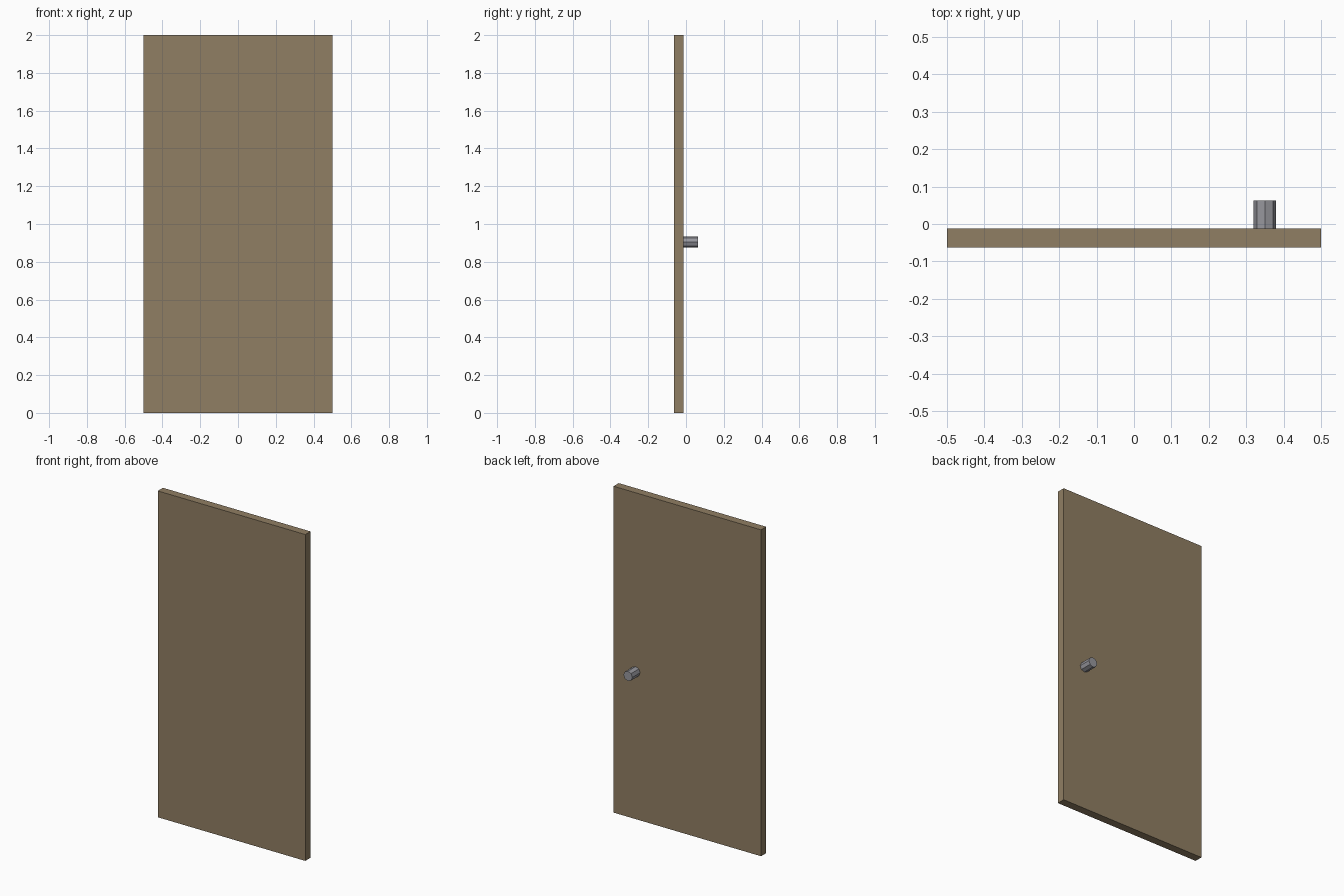
import bpy
from math import radians

cube = bpy.data.objects.get("Cube")
if cube:
    bpy.data.objects.remove(cube, do_unlink=True)


def make_material(name, rgb, metallic=0.0):
    mat = bpy.data.materials.new(name)
    mat.use_nodes = True
    color = (*rgb, 1.0)
    mat.diffuse_color = color
    shader = next(n for n in mat.node_tree.nodes if n.type == "BSDF_PRINCIPLED")
    shader.inputs["Base Color"].default_value = color
    shader.inputs["Metallic"].default_value = metallic
    return mat


def finish(name, mat):
    obj = bpy.context.object
    obj.name = name
    obj.data.materials.append(mat)
    return obj


wood = make_material("wood", (0.28, 0.21, 0.125))
metal = make_material("metal", (0.31, 0.31, 0.34))

WIDTH, THICKNESS, HEIGHT = 1.0, 0.05, 2.0
KNOB_LENGTH, KNOB_RADIUS = 0.075, 0.03
FRONT = -(THICKNESS + KNOB_LENGTH) / 2
BACK = FRONT + THICKNESS

# Door panel
bpy.ops.mesh.primitive_cube_add(size=1, location=(0, FRONT + THICKNESS / 2, HEIGHT / 2))
panel = finish("door_panel", wood)
panel.scale = (WIDTH, THICKNESS, HEIGHT)
bpy.ops.object.transform_apply(location=False, rotation=False, scale=True)

# Eight-sided knob on the back face
bpy.ops.mesh.primitive_cylinder_add(
    vertices=8, radius=KNOB_RADIUS, depth=KNOB_LENGTH,
    location=(0.35, BACK + KNOB_LENGTH / 2, 0.905), rotation=(radians(90), 0, 0))
finish("door_knob", metal)
